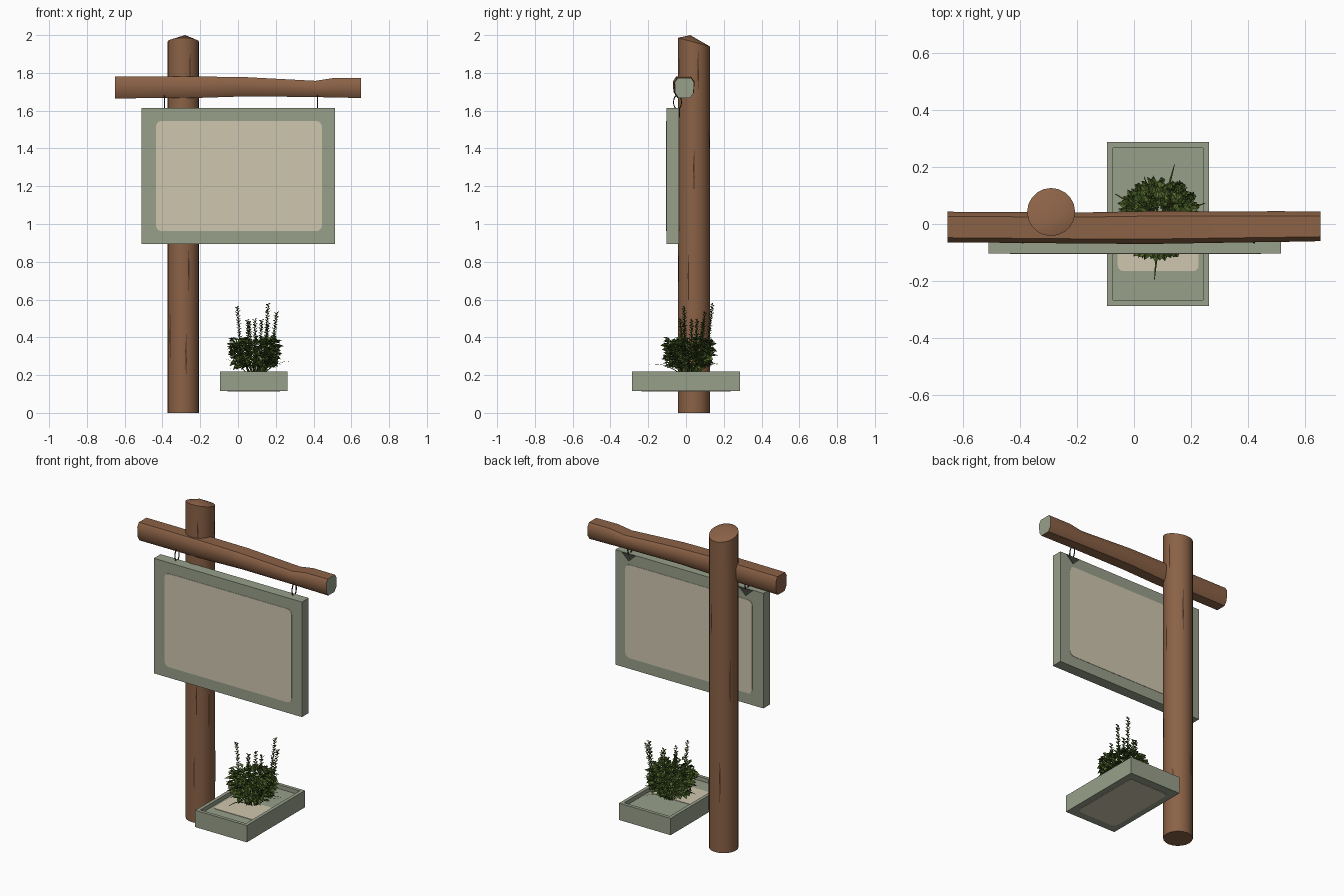
import bpy, bmesh, math, random
from mathutils import Vector

if "Cube" in bpy.data.objects:
    bpy.data.objects.remove(bpy.data.objects["Cube"])

random.seed(4)


def material(name, r, g, b):
    m = bpy.data.materials.new(name)
    m.diffuse_color = [(c / 255) ** 2.2 for c in (r, g, b)] + [1]
    m.use_nodes = True
    m.node_tree.nodes["Principled BSDF"].inputs["Base Color"].default_value = m.diffuse_color
    return m


BROWN = material("brown wood", 138, 98, 72)
CRACK = material("dark wood crack", 78, 52, 38)
SAGE = material("sage green", 151, 158, 137)
BEIGE = material("pale beige", 205, 197, 173)
METAL = material("dark metal", 66, 68, 60)
LEAF = material("leaf green", 86, 106, 50)
DARK = material("dark leaf green", 62, 82, 36)


def finish(bm, name, mats, smooth=None):
    bmesh.ops.recalc_face_normals(bm, faces=bm.faces)
    me = bpy.data.meshes.new(name)
    bm.to_mesh(me)
    bm.free()
    for m in mats:
        me.materials.append(m)
    ob = bpy.data.objects.new(name, me)
    bpy.context.collection.objects.link(ob)
    if smooth:
        bpy.ops.object.select_all(action='DESELECT')
        ob.select_set(True)
        bpy.context.view_layer.objects.active = ob
        bpy.ops.object.shade_smooth_by_angle(angle=math.radians(smooth))
    return ob


def add_box(bm, lo, hi):
    geo = bmesh.ops.create_cube(bm, size=1)
    for v in geo["verts"]:
        v.co = [l + (c + .5) * (h - l) for c, l, h in zip(v.co, lo, hi)]


def loft(bm, rings):
    loops = [[bm.verts.new(p) for p in r] for r in rings]
    n = len(loops[0])
    for a, b in zip(loops, loops[1:]):
        for i in range(n):
            bm.faces.new((a[i], a[(i + 1) % n], b[(i + 1) % n], b[i]))
    return loops


def rounded_plate(name, lo, hi, r, place, thick, mat):
    """Thin plate with rounded corners; place(u, v, w) gives the 3D point."""
    pts = []
    for k, (cu, cv) in enumerate(((hi[0] - r, hi[1] - r), (lo[0] + r, hi[1] - r),
                                  (lo[0] + r, lo[1] + r), (hi[0] - r, lo[1] + r))):
        for j in range(4):
            a = math.radians(90 * k + 30 * j)
            pts.append((cu + r * math.cos(a), cv + r * math.sin(a)))
    bm = bmesh.new()
    loops = loft(bm, [[place(u, v, w) for u, v in pts] for w in (0, thick)])
    for l in loops:
        bm.faces.new(l)
    finish(bm, name, [mat])


# Post with a tilted, pointed top
PX, PY, PR, N = -.29, .042, .084, 20
bm = bmesh.new()
circle = [(PX + PR * math.cos(2 * math.pi * i / N), PY + PR * math.sin(2 * math.pi * i / N))
          for i in range(N)]
loops = loft(bm, [[(x, y, 0) for x, y in circle],
                  [(x, y, 1.963 - (y - PY) * .27) for x, y in circle]])
bm.faces.new(loops[0])
apex = bm.verts.new((PX + .01, PY - .02, 2.0))
for i in range(N):
    bm.faces.new((loops[1][i], loops[1][(i + 1) % N], apex))
finish(bm, "post", [BROWN], 30)

# Cracks: slim slivers lying on the post surface (angle, bottom, top)
bm = bmesh.new()
for deg, z0, z1 in ((-70, .64, .88), (-65, 1.75, 1.9), (-145, .25, .53), (-80, .18, .42),
                    (-20, .55, .85), (0, 1.15, 1.4), (15, 1.7, 1.92), (70, 1.3, 1.6),
                    (110, .3, .6), (150, .9, 1.2), (30, .2, .45)):
    def on(d, z):
        a = math.radians(deg + d)
        return bm.verts.new((PX + (PR + .001) * math.cos(a), PY + (PR + .001) * math.sin(a), z))
    m = (z0 + z1) / 2
    bm.faces.new((on(0, z0), on(3, m - .03), on(1, z1), on(-3, m + .03)))
finish(bm, "post_cracks", [CRACK])

# Crossbeam: eight-sided log, slightly uneven along its length, pale right end
bm = bmesh.new()
stations = ((-.652, 1.665, 1.78, -.064, .043), (-.2, 1.668, 1.781, -.068, .04),
            (.05, 1.676, 1.777, -.07, .045), (.41, 1.672, 1.758, -.064, .044),
            (.5, 1.67, 1.772, -.063, .045), (.652, 1.667, 1.772, -.06, .043))
section = ((.2, 0), (.8, 0), (.97, .25), (1, .78), (.85, 1), (.15, 1), (0, .78), (.03, .25))
loops = loft(bm, [[(x, y0 + u * (y1 - y0), z0 + v * (z1 - z0)) for u, v in section]
                  for x, z0, z1, y0, y1 in stations])
bm.faces.new(loops[0])
bm.faces.new(loops[-1]).material_index = 1
finish(bm, "crossbeam", [BROWN, SAGE], 50)

# Hanging sign: frame slab with a pale panel on both sides
bm = bmesh.new()
add_box(bm, (-.51, -.103, .895), (.514, -.036, 1.614))
finish(bm, "sign_frame", [SAGE])
for name, y, d in (("front", -.102, -1), ("back", -.037, 1)):
    rounded_plate("sign_panel_" + name, (-.434, .962), (.444, 1.546), .03,
                  lambda u, v, w: (u, y + d * w, v), .003, BEIGE)

# Hanging rings and the brackets behind the sign
for side, x in (("left", -.39), ("right", .42)):
    bpy.ops.mesh.primitive_torus_add(major_segments=16, minor_segments=6, major_radius=.03,
                                     minor_radius=.0035, location=(x, -.045, 1.645),
                                     rotation=(0, math.pi / 2, 0))
    ring = bpy.context.object
    ring.name = side + "_hanging_ring"
    ring.scale = (1.25, .7, 1)
    ring.data.materials.append(METAL)
    bm = bmesh.new()
    tri = ((x - .05, 1.612), (x + .05, 1.612), (x, 1.565))
    for l in loft(bm, [[(u, yy, v) for u, v in tri] for yy in (-.037, -.033)]):
        bm.faces.new(l)
    finish(bm, side + "_bracket", [METAL])

# Planter tray with a sunken floor
bm = bmesh.new()
add_box(bm, (-.095, -.287, .115), (.262, .287, .22))
top = max(bm.faces, key=lambda f: f.calc_center_median().z)
bmesh.ops.inset_region(bm, faces=[top], thickness=.03)
inner = bmesh.ops.extrude_discrete_faces(bm, faces=[top])["faces"][0]
bmesh.ops.translate(bm, verts=inner.verts, vec=(0, 0, -.025))
finish(bm, "planter_tray", [SAGE])
rounded_plate("planter_soil_patch", (-.057, -.165), (.226, .03), .02,
              lambda u, v, w: (u, v, .194 + w), .004, BEIGE)
rounded_plate("planter_underside", (-.055, -.235), (.222, .235), .03,
              lambda u, v, w: (u, v, .116 - w), .003, BEIGE)

CENTRE = Vector((.09, .015, 0))


def leaf(bm, base, direction, length, width):
    """Folded diamond leaf."""
    d = direction.normalized()
    side = d.cross(Vector((random.uniform(-.5, .5), random.uniform(-.5, .5), 1))).normalized()
    up = side.cross(d)
    mid = base + d * length * .5
    a, t = bm.verts.new(base), bm.verts.new(base + d * length - up * length * .15)
    l = bm.verts.new(mid + side * width / 2 + up * width * .2)
    r = bm.verts.new(mid - side * width / 2 + up * width * .2)
    k = random.random() < .4
    for f in (bm.faces.new((a, l, t)), bm.faces.new((a, t, r))):
        f.material_index = k


def strip(bm, pts, width):
    """Tapering flat blade along points."""
    prev = None
    for i, p in enumerate(pts):
        d = (pts[min(i + 1, len(pts) - 1)] - pts[max(i - 1, 0)]).normalized()
        s = d.cross(Vector((.3, .2, 1))).normalized() * width * (1 - .85 * i / (len(pts) - 1)) / 2
        pair = (bm.verts.new(p - s), bm.verts.new(p + s))
        if prev:
            bm.faces.new((prev[0], prev[1], pair[1], pair[0])).material_index = 1
        prev = pair


# Bushy foliage, narrow at the bottom and widest at two thirds of its height
bm = bmesh.new()
for _ in range(750):
    z = random.uniform(.24, .39)
    r = .125 * math.sin(math.pi * min(1, (z - .16) / .34)) ** .8
    r *= math.sqrt(random.uniform(.15, 1))
    a = random.uniform(0, 2 * math.pi)
    out = Vector((math.cos(a), math.sin(a), 0))
    leaf(bm, CENTRE + out * r + Vector((0, 0, z)),
         out + Vector((random.uniform(-.7, .7), random.uniform(-.7, .7), random.uniform(-.5, .8))),
         random.uniform(.025, .042), random.uniform(.02, .034))
for i in range(16):
    a = i * 2.4
    out = Vector((math.cos(a), math.sin(a), 0))
    strip(bm, [CENTRE + out * (.03 + .015 * k) + Vector((0, 0, .195 + .04 * k))
               for k in range(4)], .014)
finish(bm, "bush_foliage", [LEAF, DARK])

# Upright flower spikes (tip x, y, z)
bm = bmesh.new()
for tip in ((-.005, -.01, .57), (.05, .03, .50), (.09, -.03, .505), (.125, .06, .50),
            (.16, .14, .585), (.205, .10, .54), (.16, -.01, .48), (.06, .09, .49)):
    tip = Vector(tip)
    foot = CENTRE.lerp(Vector((tip.x, tip.y, 0)), .75) + Vector((0, 0, .3))
    strip(bm, [foot.lerp(tip, k / 3) for k in range(4)], .008)
    count = int((tip.z - .3) * 200)
    for i in range(count):
        a = i * 2.4
        leaf(bm, foot.lerp(tip, i / count) - Vector((0, 0, .01)),
             Vector((math.cos(a), math.sin(a), 1)), .02, .013)
finish(bm, "plant_spikes", [LEAF, DARK])

# Arching blades of grass around the foot of the bush
bm = bmesh.new()
for deg, reach, rise in ((0, .19, .07), (20, .17, .05), (50, .15, .04), (75, .2, .06),
                         (110, .16, .05), (150, .18, .08), (175, .15, .06), (200, .14, .03),
                         (235, .14, .05), (265, .21, .05), (290, .14, .04), (325, .15, .06)):
    out = Vector((math.cos(math.radians(deg)), math.sin(math.radians(deg)), 0))
    strip(bm, [CENTRE + out * (.04 + (reach - .04) * t) +
               Vector((0, 0, .205 + rise * t ** 1.6 + .03 * math.sin(math.pi * t)))
               for t in (0, .25, .5, .75, 1)], .016)
finish(bm, "grass_blades", [LEAF, DARK])
